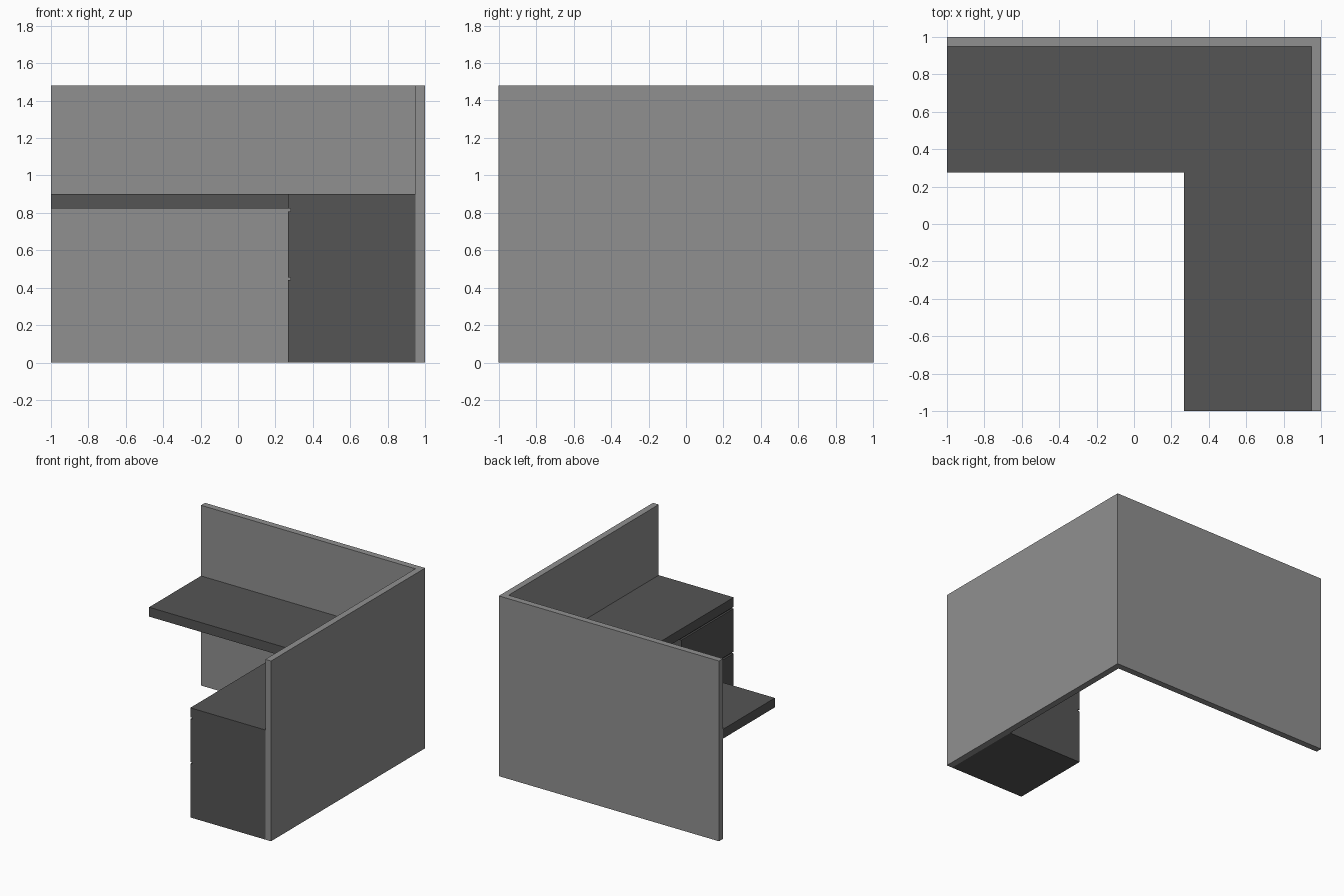
import bpy, bmesh

if "Cube" in bpy.data.objects:
    bpy.data.objects.remove(bpy.data.objects["Cube"])

def mat(name, v):
    m = bpy.data.materials.new(name)
    m.diffuse_color = (v, v, v, 1)
    m.use_nodes = True
    m.node_tree.nodes["Principled BSDF"].inputs["Base Color"].default_value = m.diffuse_color
    return m

panel_grey = mat("panel grey", 0.28)
desk_grey = mat("dark desk grey", 0.09)

def prism(name, outline, z0, z1, material):
    """Extrude a flat outline between two heights."""
    bm = bmesh.new()
    face = bm.faces.new([bm.verts.new((x, y, z0)) for x, y in outline])
    out = bmesh.ops.extrude_face_region(bm, geom=[face])
    top = [g for g in out["geom"] if isinstance(g, bmesh.types.BMVert)]
    bmesh.ops.translate(bm, verts=top, vec=(0, 0, z1 - z0))
    bmesh.ops.recalc_face_normals(bm, faces=bm.faces)
    me = bpy.data.meshes.new(name)
    bm.to_mesh(me)
    bm.free()
    me.materials.append(material)
    ob = bpy.data.objects.new(name, me)
    bpy.context.collection.objects.link(ob)
    return ob

def box(name, x0, x1, y0, y1, z0, z1, material):
    return prism(name, [(x0, y0), (x1, y0), (x1, y1), (x0, y1)], z0, z1, material)

IN = 0.948      # inner face of the partition
EDGE = 0.267    # inner edge of the worktop
TOP, UNDER = 0.90, 0.823
BACK = -0.32    # rear of the drawer pedestal

# L-shaped partition along the back and right
prism("partition", [(-1, 1), (-1, IN), (IN, IN), (IN, -1), (1, -1), (1, 1)],
      0, 1.48, panel_grey)

# L-shaped worktop
prism("worktop", [(-1, IN), (-1, 0.275), (EDGE, 0.275), (EDGE, -1), (IN, -1), (IN, IN)],
      UNDER, TOP, desk_grey)

# Pedestal carcass under the front end of the worktop
box("pedestal", EDGE + 0.015, IN, -1, BACK, 0, UNDER, desk_grey)

# Drawer fronts with shadow gaps between them
for i, (z0, z1) in enumerate([(0.0, 0.44), (0.455, 0.808)]):
    box(f"drawer_front_{i + 1}", EDGE, EDGE + 0.015, -1, BACK, z0, z1, desk_grey)
